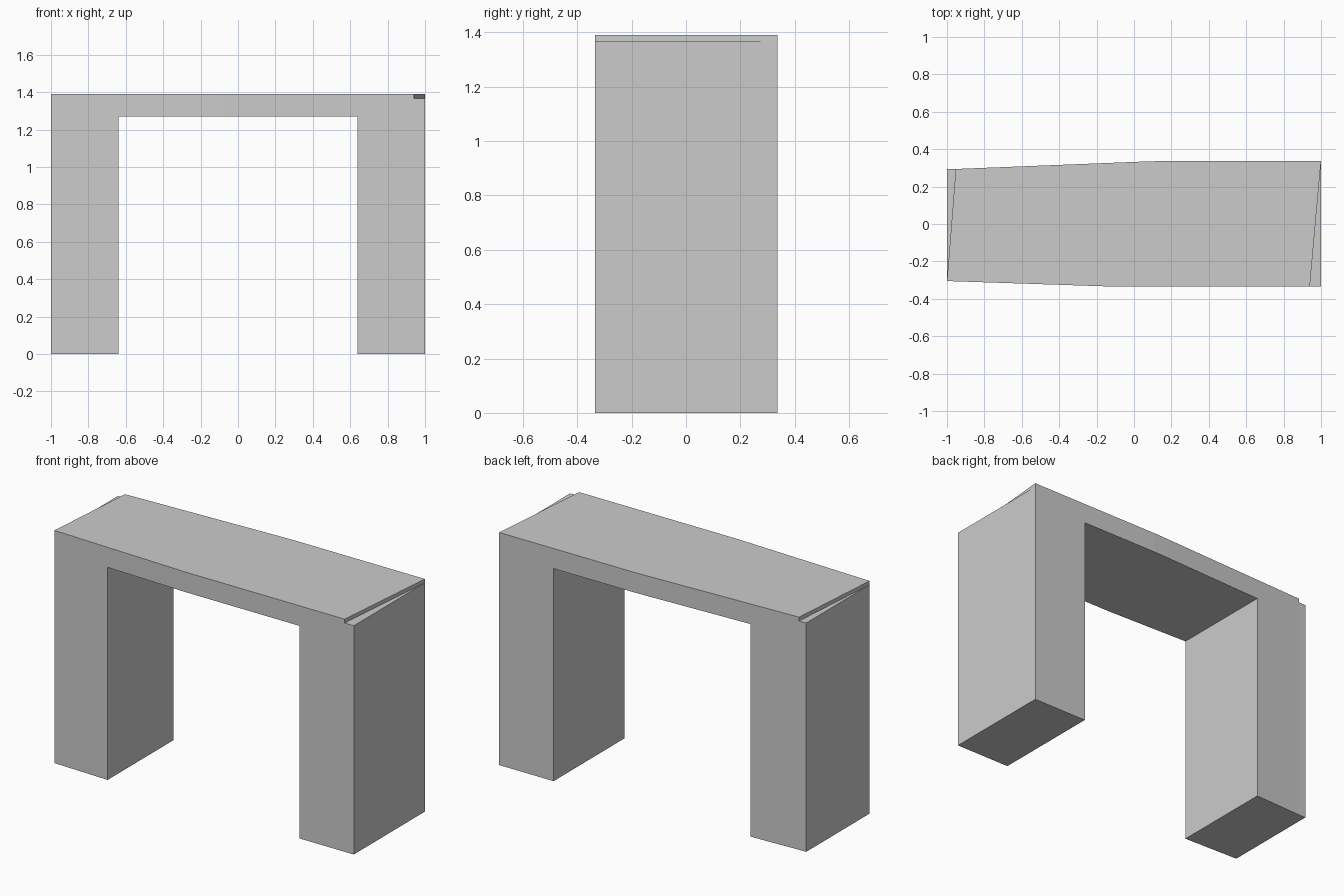
import bpy, bmesh

if "Cube" in bpy.data.objects:
    bpy.data.objects.remove(bpy.data.objects["Cube"])

# Plan outline of the sides: (x, y) break points
FRONT = [(-1, -0.305), (-0.1, -0.335), (1, -0.335)]
BACK = [(-1, 0.293), (-0.955, 0.294), (0.03, 0.333), (0.13, 0.336), (1, 0.336)]


def y_at(line, x):
    for (x0, y0), (x1, y1) in zip(line, line[1:]):
        if x <= x1:
            return y0 + (y1 - y0) * (x - x0) / (x1 - x0)
    return line[-1][1]


def edge(line, x0, x1):
    inner = [p for p in line if x0 + 1e-4 < p[0] < x1 - 1e-4]
    return [(x0, y_at(line, x0))] + inner + [(x1, y_at(line, x1))]


def prism(name, front, back, z0, z1, top=True, bottom=True, ends=True):
    """Extruded plan shape; faces buried against other parts can be left out."""
    pts = front + back[::-1]
    n = len(pts)
    bm = bmesh.new()
    lo = [bm.verts.new((x, y, z0)) for x, y in pts]
    hi = [bm.verts.new((x, y, z1)) for x, y in pts]
    for i in range(n):
        if not ends and i in (len(front) - 1, n - 1):
            continue
        j = (i + 1) % n
        bm.faces.new((lo[i], lo[j], hi[j], hi[i]))
    if top:
        bm.faces.new(hi)
    if bottom:
        bm.faces.new(lo[::-1])
    mesh = bpy.data.meshes.new(name)
    bm.to_mesh(mesh)
    bm.free()
    obj = bpy.data.objects.new(name, mesh)
    bpy.context.collection.objects.link(obj)
    return obj


INNER, UNDERSIDE, SEAT, TOP = 0.64, 1.27, 1.367, 1.39

# Two block legs
for name, x0, x1 in (("left_leg", -1, -INNER), ("right_leg", INNER, 1)):
    prism(name, edge(FRONT, x0, x1), edge(BACK, x0, x1), 0, SEAT)

# Beam spanning between the legs
prism("beam", edge(FRONT, -INNER, INNER), edge(BACK, -INNER, INNER),
      UNDERSIDE, SEAT, top=False, ends=False)

# Thin top slab with slanted ends, leaving wedge ledges on the legs
prism("top_slab", edge(FRONT, -1, 0.94), edge(BACK, -0.953, 1),
      SEAT, TOP, bottom=False)
